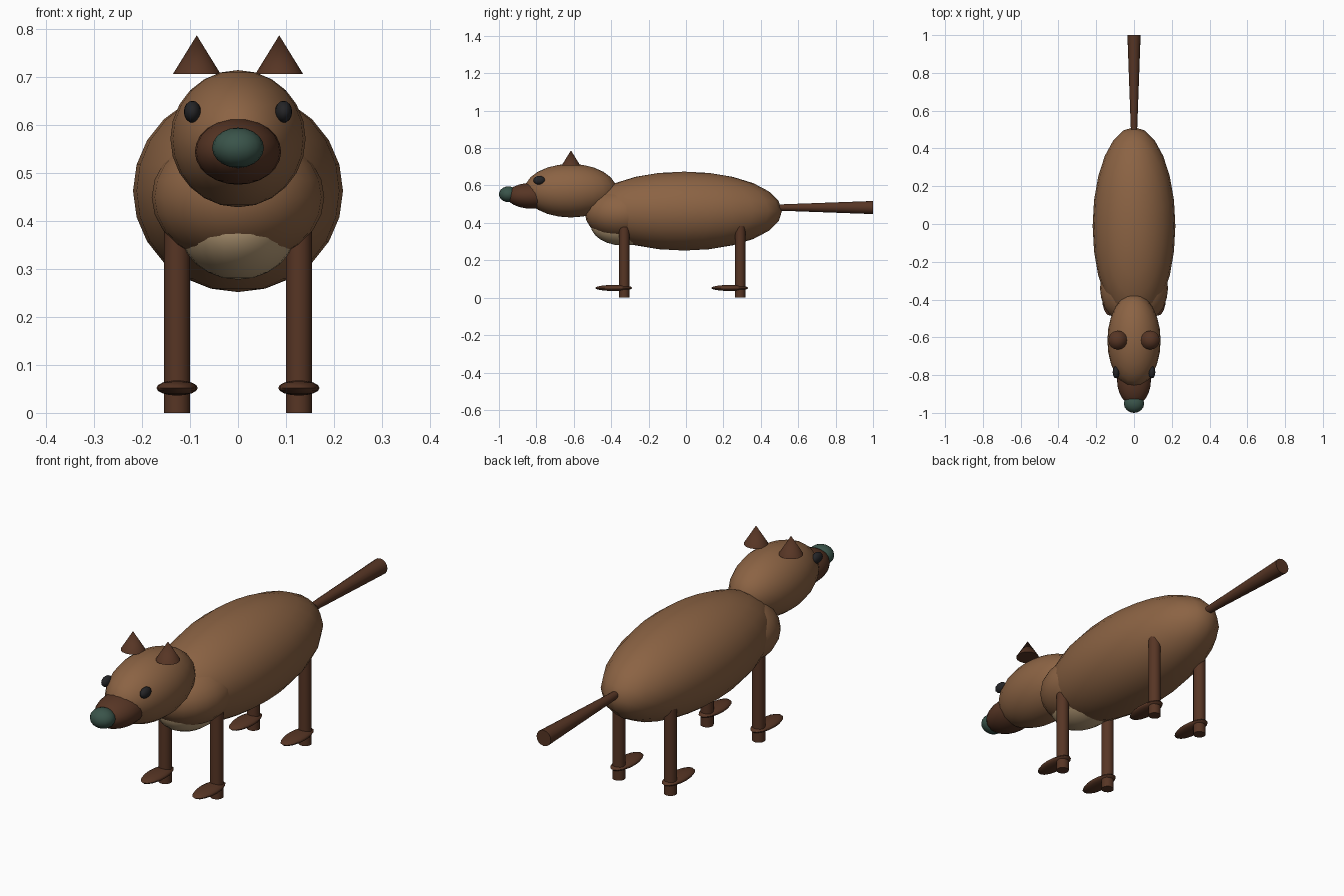
import bpy
import math

if "Cube" in bpy.data.objects:
    bpy.data.objects.remove(bpy.data.objects["Cube"])


def material(name, rgb):
    m = bpy.data.materials.new(name)
    m.diffuse_color = (*rgb, 1.0)
    m.use_nodes = True
    m.node_tree.nodes["Principled BSDF"].inputs["Base Color"].default_value = m.diffuse_color
    return m


FUR = material("brown_fur", (0.26, 0.125, 0.057))
DARK = material("dark_brown", (0.095, 0.036, 0.018))
CREAM = material("cream_fur", (0.48, 0.34, 0.19))
NOSE = material("dark_green", (0.042, 0.088, 0.068))
BLACK = material("near_black", (0.018, 0.018, 0.02))


def finish(name, mat, angle):
    ob = bpy.context.object
    ob.name = name
    ob.data.materials.append(mat)
    bpy.ops.object.transform_apply(location=False, rotation=True, scale=True)
    bpy.ops.object.shade_smooth_by_angle(angle=math.radians(angle))
    return ob


def ellipsoid(name, mat, centre, radii, segments=24, rings=12):
    bpy.ops.mesh.primitive_uv_sphere_add(segments=segments, ring_count=rings, location=centre)
    bpy.context.object.scale = radii
    return finish(name, mat, 60)


def cone(name, mat, centre, r1, r2, depth, rotation=(0, 0, 0), sides=16):
    bpy.ops.mesh.primitive_cone_add(vertices=sides, radius1=r1, radius2=r2, depth=depth,
                                    location=centre, rotation=rotation)
    return finish(name, mat, 40)


# Torso
ellipsoid("body", FUR, (0, -0.01, 0.463), (0.219, 0.523, 0.211))
ellipsoid("chest", FUR, (0, -0.34, 0.45), (0.18, 0.2, 0.14))
ellipsoid("belly_patch", CREAM, (0, -0.33, 0.39), (0.125, 0.18, 0.112))

# Head
ellipsoid("head", FUR, (0, -0.617, 0.572), (0.141, 0.248, 0.143))
ellipsoid("snout", DARK, (0, -0.825, 0.545), (0.09, 0.135, 0.069))
ellipsoid("nose", NOSE, (0, -0.95, 0.553), (0.054, 0.05, 0.042), 16, 10)

# Paired parts
for side, s in (("left", 1), ("right", -1)):
    ellipsoid(side + "_eye", BLACK, (s * 0.095, -0.785, 0.628), (0.018, 0.032, 0.023), 16, 8)
    cone(side + "_ear", DARK, (s * 0.086, -0.615, 0.747), 0.05, 0.0, 0.081)
    for end, y in (("front", -0.33), ("hind", 0.29)):
        cone(f"{end}_{side}_leg", DARK, (s * 0.127, y, 0.195), 0.027, 0.027, 0.39)
        ellipsoid(f"{end}_{side}_foot", DARK, (s * 0.127, y - 0.056, 0.052),
                  (0.043, 0.1, 0.016), 16, 8)

# Tail widens toward its flat tip
cone("tail", DARK, (0, 0.74, 0.482), 0.035, 0.016, 0.52,
     rotation=(math.pi / 2, 0, 0))
